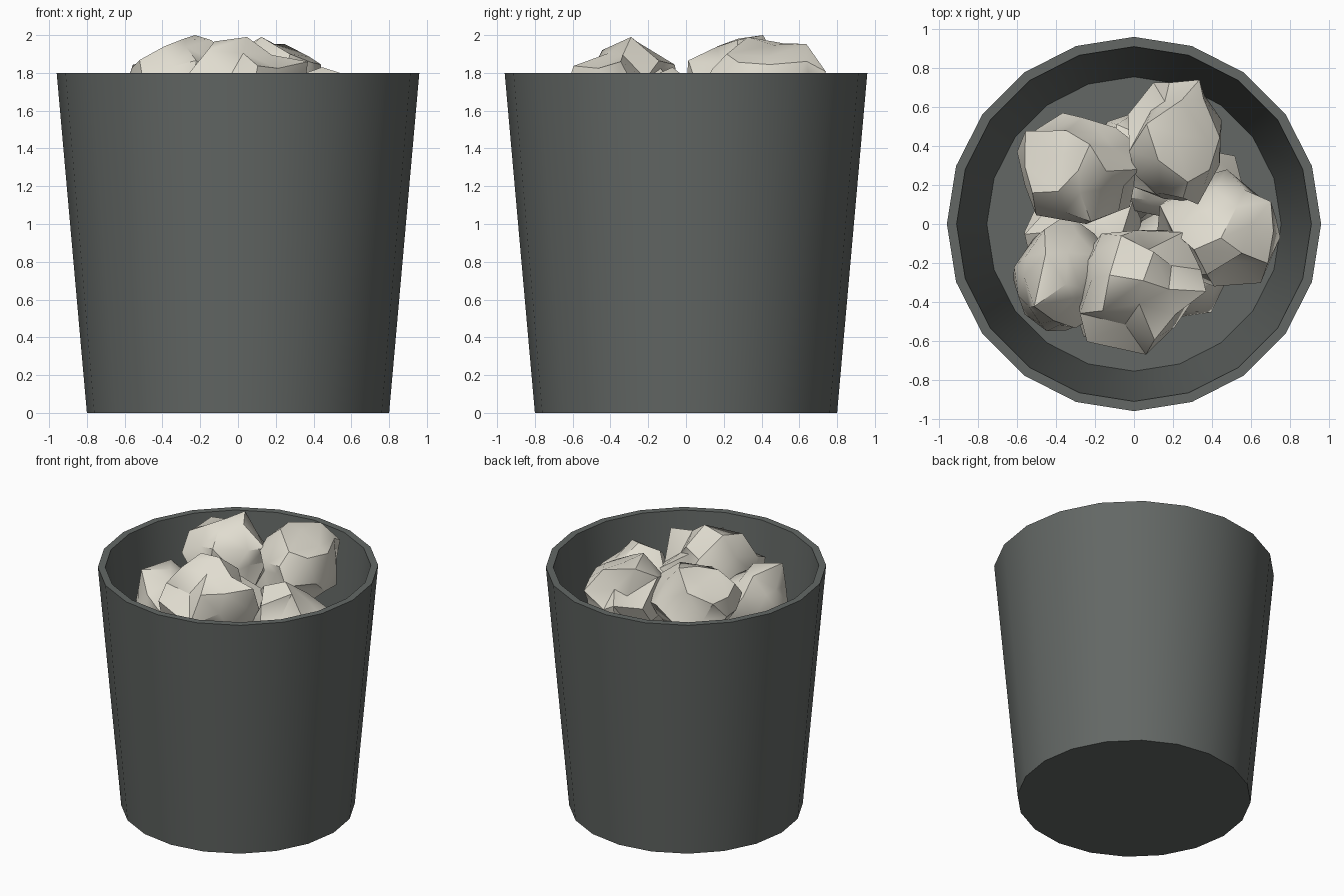
import bpy, bmesh, math, random
from mathutils import Vector

cube = bpy.data.objects.get("Cube")
if cube:
    bpy.data.objects.remove(cube, do_unlink=True)


def material(name, rgb):
    mat = bpy.data.materials.new(name)
    mat.use_nodes = True
    colour = (*rgb, 1)
    mat.diffuse_color = colour
    node = next(n for n in mat.node_tree.nodes if n.type == 'BSDF_PRINCIPLED')
    node.inputs["Base Color"].default_value = colour
    node.inputs["Roughness"].default_value = 0.8
    return mat


GREY = material("dark grey plastic", (0.125, 0.137, 0.13))
PAPER = material("cream paper", (0.75, 0.72, 0.63))


def finish(name, bm, mat, angle):
    """Turn a bmesh into a shaded object."""
    bmesh.ops.recalc_face_normals(bm, faces=bm.faces[:])
    mesh = bpy.data.meshes.new(name)
    bm.to_mesh(mesh)
    bm.free()
    mesh.materials.append(mat)
    obj = bpy.data.objects.new(name, mesh)
    bpy.context.collection.objects.link(obj)
    bpy.ops.object.select_all(action='DESELECT')
    obj.select_set(True)
    bpy.context.view_layer.objects.active = obj
    bpy.ops.object.shade_smooth_by_angle(angle=math.radians(angle))
    return obj


def lathe(name, profile, sides, mat):
    """Spin (radius, height) points into rings, closed at both ends."""
    bm = bmesh.new()
    rings = []
    for r, z in profile:
        turns = [2 * math.pi * i / sides for i in range(sides)]
        rings.append([bm.verts.new((r * math.cos(a), r * math.sin(a), z)) for a in turns])
    for low, high in zip(rings, rings[1:]):
        for i in range(sides):
            j = (i + 1) % sides
            bm.faces.new((low[i], low[j], high[j], high[i]))
    bm.faces.new(rings[0])
    bm.faces.new(rings[-1])
    return finish(name, bm, mat, 35)


def paper_ball(name, low, high, seed):
    """Crumple a coarse sphere, then fit it between two corners."""
    rng = random.Random(seed)
    bm = bmesh.new()
    bmesh.ops.create_icosphere(bm, subdivisions=2, radius=1)
    for v in bm.verts:
        jitter = Vector([rng.uniform(-0.16, 0.16) for _ in range(3)])
        v.co = v.co * rng.uniform(0.8, 1.08) + jitter
    for axis in range(3):
        values = [v.co[axis] for v in bm.verts]
        small, large = min(values), max(values)
        for v in bm.verts:
            t = (v.co[axis] - small) / (large - small)
            v.co[axis] = low[axis] + t * (high[axis] - low[axis])
    return finish(name, bm, PAPER, 38)


# Tapered bin with a thick wall and an inner floor
lathe("bin", [(0.80, 0), (0.96, 1.8), (0.91, 1.8), (0.755, 0.05)], 20, GREY)

# Crumpled paper showing at the top
paper_ball("paper_back_right", (-0.60, 0.00, 1.40), (0.03, 0.57, 2.00), 3)
paper_ball("paper_back_left", (-0.03, 0.10, 1.40), (0.45, 0.74, 1.99), 8)
paper_ball("paper_left", (0.12, -0.32, 1.22), (0.75, 0.28, 1.83), 12)
paper_ball("paper_front", (-0.28, -0.67, 1.38), (0.37, -0.03, 1.99), 21)
paper_ball("paper_front_right", (-0.62, -0.55, 1.18), (-0.07, 0.05, 1.80), 34)

# Hidden layers of paper that carry the top ones
for layer in range(2):
    for i in range(3):
        a = 2 * math.pi * i / 3 + layer + 0.4
        centre = Vector((0.28 * math.cos(a), 0.28 * math.sin(a), 0.37 + 0.56 * layer))
        half = Vector((0.3, 0.3, 0.32))
        paper_ball(f"paper_lower_{layer}_{i}", centre - half, centre + half, 50 + 3 * layer + i)
